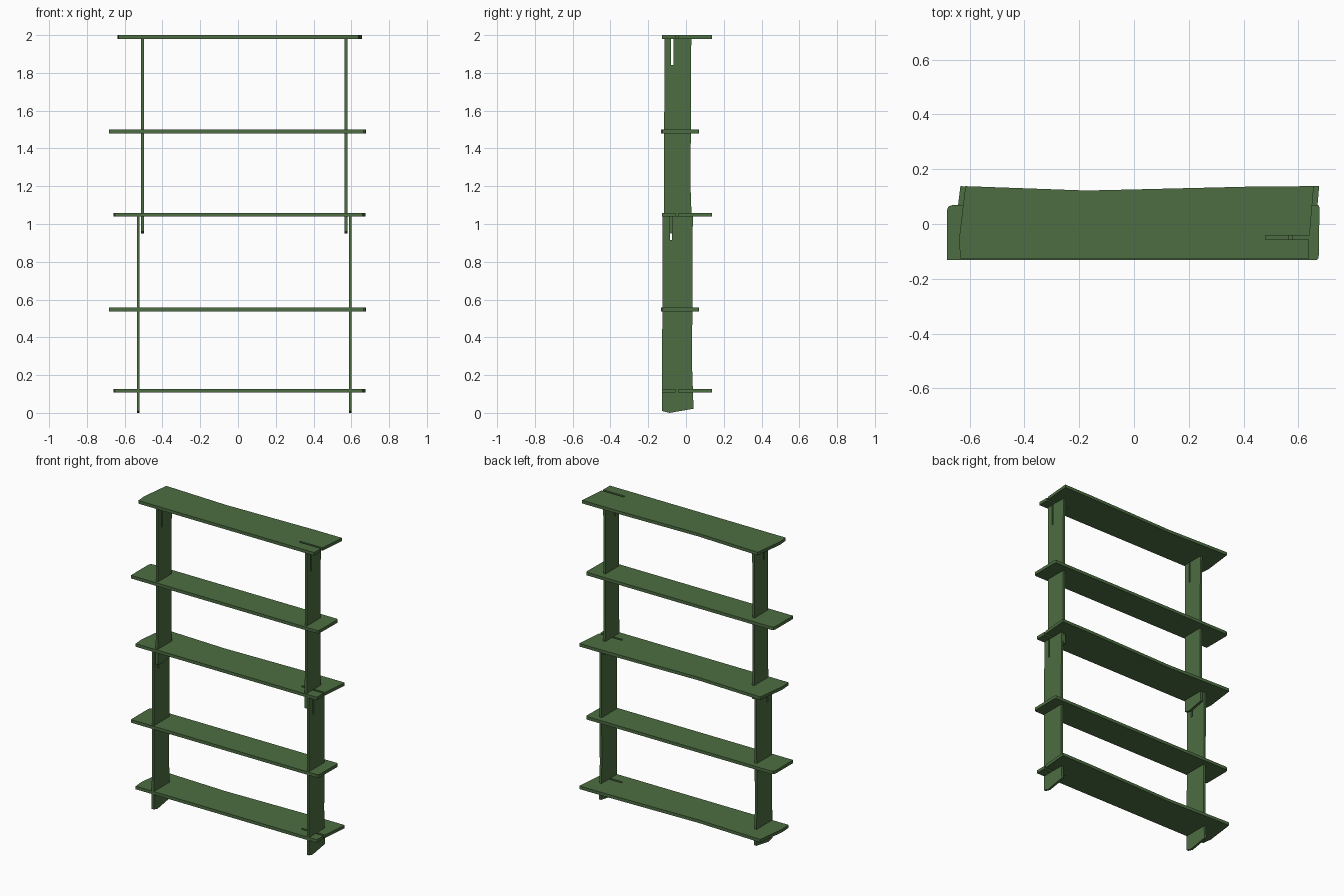
import bpy
import bmesh
from mathutils import Vector

cube = bpy.data.objects.get("Cube")
if cube:
    bpy.data.objects.remove(cube, do_unlink=True)

# Single painted green
green = bpy.data.materials.new("leaf green")
green.use_nodes = True
colour = (0.074, 0.153, 0.054, 1)
green.diffuse_color = colour
green.node_tree.nodes["Principled BSDF"].inputs["Base Color"].default_value = colour


def board(name, outline, thickness):
    """Cut a flat board: extrude a closed 3D outline along a thickness vector."""
    bm = bmesh.new()
    face = bm.faces.new([bm.verts.new(p) for p in outline])
    ext = bmesh.ops.extrude_face_region(bm, geom=[face])
    moved = [v for v in ext["geom"] if isinstance(v, bmesh.types.BMVert)]
    bmesh.ops.translate(bm, verts=moved, vec=Vector(thickness))
    bmesh.ops.recalc_face_normals(bm, faces=bm.faces)
    mesh = bpy.data.meshes.new(name)
    bm.to_mesh(mesh)
    bm.free()
    mesh.materials.append(green)
    obj = bpy.data.objects.new(name, mesh)
    bpy.context.collection.objects.link(obj)
    return obj


# Deep shelf: slightly bowed back edge, slot opening on the left end
DEEP = [(-0.633, -0.126), (-0.639, -0.06), (-0.615, 0.138), (-0.17, 0.122),
        (0.45, 0.137), (0.656, 0.138), (0.641, -0.042), (0.48, -0.042),
        (0.48, -0.056), (0.639, -0.056), (0.639, -0.126)]

# Narrow shelf: straight, with eased corners
NARROW = [(-0.683, -0.132), (0.665, -0.132), (0.674, -0.125), (0.677, 0.06),
          (0.672, 0.07), (-0.66, 0.07), (-0.677, 0.064), (-0.683, 0.05)]

SHELF_THICK = 0.02


def shelf(name, outline, z, stretch=1.0, shift=0.0):
    pts = [(x * stretch + shift, y, z) for x, y in outline]
    board(name, pts, (0, 0, SHELF_THICK))


shelf("bottom_shelf", DEEP, 0.107, 1.03)
shelf("lower_narrow_shelf", NARROW, 0.537)
shelf("middle_shelf", DEEP, 1.039, 1.03)
shelf("upper_narrow_shelf", NARROW, 1.48)
shelf("top_shelf", DEEP, 1.98)

# Uprights: slanted foot, slot cut down from the top
UPRIGHT_THICK = 0.015


def upright(name, x, front, back, z0, z1, slot_y, slot_depth):
    profile = [(front, z0 + 0.01), (front + 0.04, z0), (back, z0 + 0.022),
               (back - 0.008, z0 + 0.25), (back - 0.004, z1),
               (slot_y + 0.006, z1), (slot_y + 0.006, z1 - slot_depth),
               (slot_y - 0.006, z1 - slot_depth), (slot_y - 0.006, z1),
               (front + 0.003, z1)]
    pts = [(x - UPRIGHT_THICK / 2, y, z) for y, z in profile]
    board(name, pts, (UPRIGHT_THICK, 0, 0))


for side, low_x, high_x in (("right", -0.528, -0.506), ("left", 0.594, 0.572)):
    upright("lower_upright_" + side, low_x, -0.127, 0.04, 0.0, 1.04, -0.079, 0.125)
    upright("upper_upright_" + side, high_x, -0.117, 0.032, 0.95, 1.985, -0.073, 0.143)
